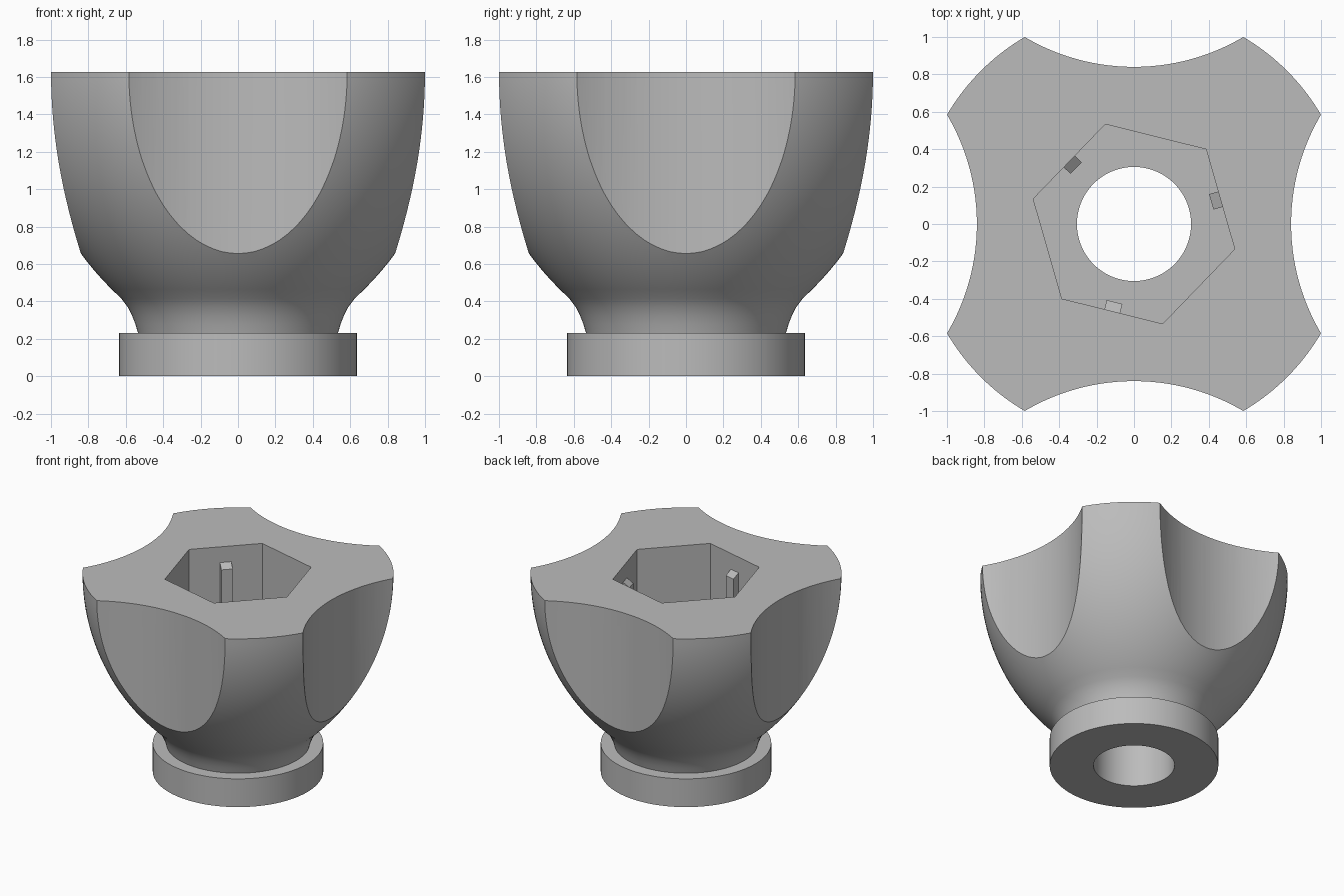
import bpy, bmesh, math
from mathutils import Vector, Matrix

cube = bpy.data.objects.get("Cube")
if cube:
    bpy.data.objects.remove(cube, do_unlink=True)

TOP = 1.626          # height of the knob
FLOOR = 0.75         # floor of the hexagonal socket
HEX_ANGLE = math.radians(46)
HEX_RADIUS = 0.555

grey = bpy.data.materials.new("plain_grey")
grey.use_nodes = True
grey.diffuse_color = (0.5, 0.5, 0.5, 1)
grey.node_tree.nodes["Principled BSDF"].inputs["Base Color"].default_value = (0.5, 0.5, 0.5, 1)


def add_object(name, bm):
    bmesh.ops.recalc_face_normals(bm, faces=bm.faces[:])
    mesh = bpy.data.meshes.new(name)
    bm.to_mesh(mesh)
    bm.free()
    mesh.materials.append(grey)
    obj = bpy.data.objects.new(name, mesh)
    bpy.context.collection.objects.link(obj)
    return obj


def lathe(name, profile, steps):
    """Closed (radius, height) profile turned about the z axis."""
    bm = bmesh.new()
    rings = []
    for i in range(steps):
        a = 2 * math.pi * i / steps
        rings.append([bm.verts.new((r * math.cos(a), r * math.sin(a), z)) for r, z in profile])
    n = len(profile)
    for i in range(steps):
        a, b = rings[i], rings[(i + 1) % steps]
        for j in range(n):
            k = (j + 1) % n
            bm.faces.new((a[j], b[j], b[k], a[k]))
    return add_object(name, bm)


def prism(name, centre, radius, sides, z0, z1, angle=0.0):
    bm = bmesh.new()
    place = Matrix.Translation((centre[0], centre[1], (z0 + z1) / 2)) @ Matrix.Rotation(angle, 4, "Z")
    corners = [(radius * math.cos(2 * math.pi * i / sides), radius * math.sin(2 * math.pi * i / sides))
               for i in range(sides)]
    half = (z1 - z0) / 2
    base = bm.faces.new([bm.verts.new(place @ Vector((x, y, -half))) for x, y in corners])
    ext = bmesh.ops.extrude_face_region(bm, geom=[base])
    bmesh.ops.translate(bm, vec=(0, 0, z1 - z0),
                        verts=[g for g in ext["geom"] if isinstance(g, bmesh.types.BMVert)])
    return add_object(name, bm)


def cut(target, cutter):
    mod = target.modifiers.new("cut", "BOOLEAN")
    mod.operation = "DIFFERENCE"
    mod.solver = "EXACT"
    mod.object = cutter
    bpy.context.view_layer.objects.active = target
    bpy.ops.object.modifier_apply(modifier=mod.name)
    bpy.data.objects.remove(cutter, do_unlink=True)


# Turned body: bored hole, collar, flared neck, domed bowl
profile = [(0.305, 0), (0.635, 0), (0.635, 0.232), (0.535, 0.232),
           (0.549, 0.28), (0.567, 0.325), (0.59, 0.37)]
R = 1.639
for i in range(25):
    z = 0.415 + (TOP - 0.415) * i / 24
    profile.append((1.158 - R + math.sqrt(R * R - (TOP - z) ** 2), z))
profile.append((0.305, TOP))
body = lathe("knob_body", profile, 128)

# Four finger scallops
for i in range(4):
    a = i * math.pi / 2
    cut(body, prism("scallop_cutter", (1.989 * math.cos(a), 1.989 * math.sin(a)),
                    1.149, 160, 0.3, TOP + 0.3, a))

# Hexagonal socket
cut(body, prism("socket_cutter", (0, 0), HEX_RADIUS, 6, FLOOR, TOP + 0.3, HEX_ANGLE))

bpy.ops.object.select_all(action="DESELECT")
body.select_set(True)
bpy.context.view_layer.objects.active = body
bpy.ops.object.shade_smooth_by_angle(angle=math.radians(28))

# Three gripping ribs with sloped tops on alternate socket walls
for i in range(3):
    turn = Matrix.Rotation(HEX_ANGLE - math.radians(30) + i * 2 * math.pi / 3, 4, "Z")
    side = [(0.43, FLOOR - 0.01), (0.485, FLOOR - 0.01), (0.485, 1.5), (0.43, 1.46)]
    bm = bmesh.new()
    face = bm.faces.new([bm.verts.new(turn @ Vector((r, -0.043, z))) for r, z in side])
    ext = bmesh.ops.extrude_face_region(bm, geom=[face])
    bmesh.ops.translate(bm, vec=turn @ Vector((0, 0.086, 0)),
                        verts=[g for g in ext["geom"] if isinstance(g, bmesh.types.BMVert)])
    add_object("socket_rib_%d" % (i + 1), bm)
